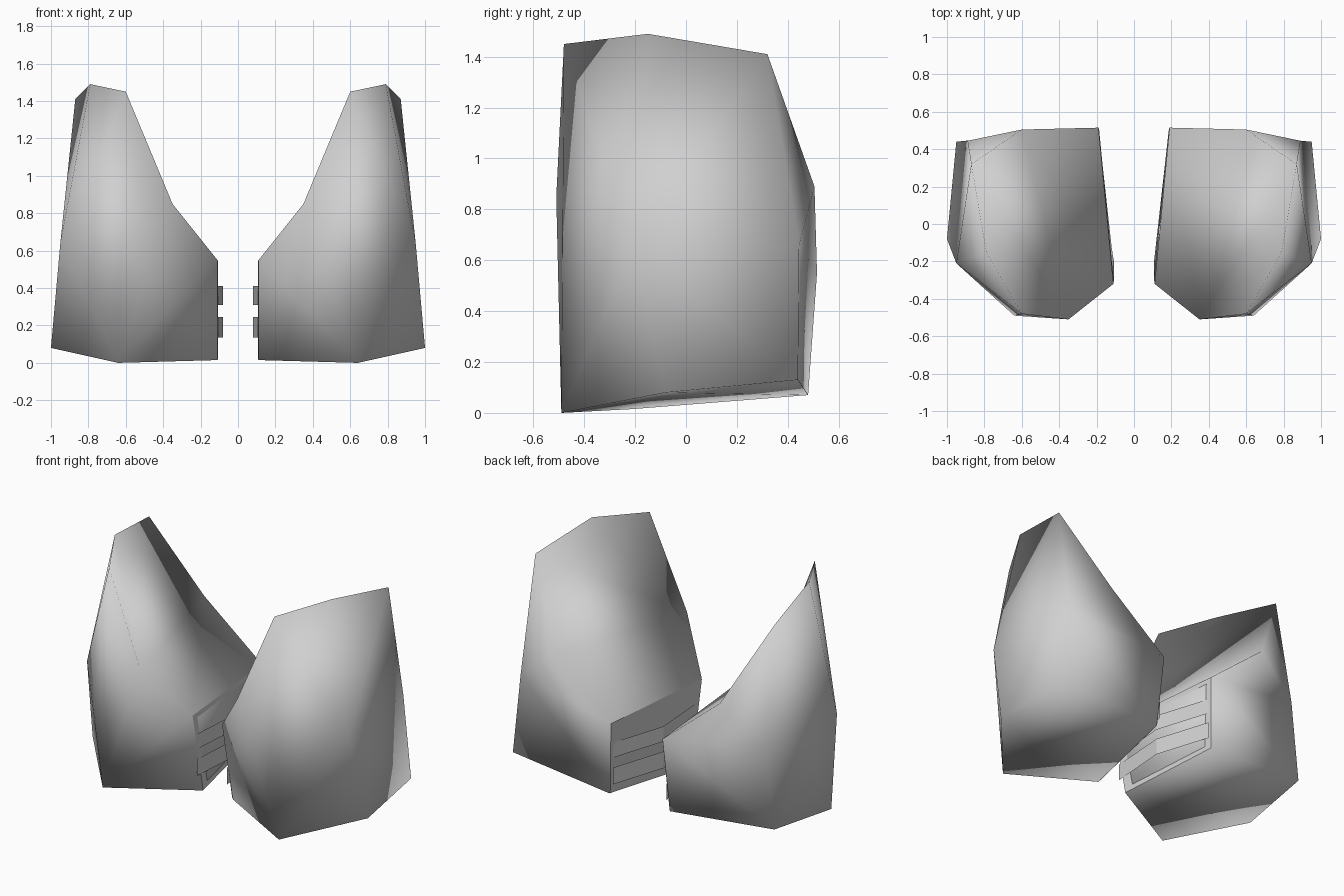
import bpy, bmesh, math

if "Cube" in bpy.data.objects:
    bpy.data.objects.remove(bpy.data.objects["Cube"])

grey = bpy.data.materials.new("plain_grey")
grey.diffuse_color = (0.63, 0.63, 0.63, 1)
grey.use_nodes = True
grey.node_tree.nodes["Principled BSDF"].inputs["Base Color"].default_value = grey.diffuse_color


def build(name, points, faces, side, angle):
    """Mesh object from named points, mirrored when side is -1."""
    bm = bmesh.new()
    verts = {k: bm.verts.new((x * side, y, z)) for k, (x, y, z) in points.items()}
    for f in faces:
        names = f.split()
        bm.faces.new([verts[k] for k in (names if side > 0 else names[::-1])])
    if len(faces) > 2:
        bmesh.ops.recalc_face_normals(bm, faces=bm.faces)
    me = bpy.data.meshes.new(name)
    bm.to_mesh(me)
    bm.free()
    me.materials.append(grey)
    ob = bpy.data.objects.new(name, me)
    bpy.context.collection.objects.link(ob)
    bpy.ops.object.select_all(action='DESELECT')
    ob.select_set(True)
    bpy.context.view_layer.objects.active = ob
    bpy.ops.object.shade_smooth_by_angle(angle=math.radians(angle))
    return ob


# Guard body corners, right-hand side
body = {
    # thin top rim, front to back
    "A": (0.60, -0.48, 1.45), "B": (0.79, -0.15, 1.49), "C": (0.87, 0.32, 1.41),
    # shoulder corners, front and back
    "E": (0.35, -0.51, 0.85), "P": (0.60, 0.505, 0.89),
    # middle ring
    "F1": (0.11, -0.32, 0.55), "I1": (0.19, 0.515, 0.55),
    "R1": (0.89, 0.445, 0.66), "S1": (0.95, -0.21, 0.64),
    # bottom ring
    "F0": (0.11, -0.21, 0.015), "I0": (0.22, 0.48, 0.07),
    "R0": (0.95, 0.44, 0.13), "S0": (1.00, -0.08, 0.08), "G0": (0.64, -0.49, 0.0),
}
body_faces = [
    # front and outer side
    "A E G0", "E F1 G0", "F1 F0 G0", "A G0 S1", "A S1 B", "G0 S0 S1",
    "B S1 C", "C S1 R1", "S1 S0 R0 R1",
    # back
    "C R1 P", "P R1 I1", "R1 R0 I0 I1",
    # inner slope and inner wall
    "A B E", "B C E", "C P E", "E P I1 F1", "F1 I1 I0 F0",
    # underside
    "F0 S0 G0", "F0 I0 S0", "I0 R0 S0",
]

# Flat sheet lying on the inner wall
panel = {"a": (0.107, -0.318, 0.548), "b": (0.187, 0.512, 0.548),
         "c": (0.216, 0.478, 0.072), "d": (0.106, -0.21, 0.018)}

# Strap path in plan: a thin band bowed away from the inner wall
strap_path = [(0.108, -0.27), (0.08, 0.12), (0.195, 0.48)]


def strap(name, z0, z1, side):
    pts = {}
    for i, (x, y) in enumerate(strap_path):
        pts[f"b{i}"], pts[f"t{i}"] = (x, y, z0), (x, y, z1)
    build(name, pts, ["b0 t0 t1 b1", "b1 t1 t2 b2"], side, 20)


# Left and right guards, each with an inner panel and two straps
for label, side in (("right", 1), ("left", -1)):
    build(f"{label}_guard", body, body_faces, side, 180)
    build(f"{label}_inner_panel", panel, ["d a b c"], side, 20)
    strap(f"{label}_lower_strap", 0.135, 0.245, side)
    strap(f"{label}_upper_strap", 0.31, 0.41, side)
